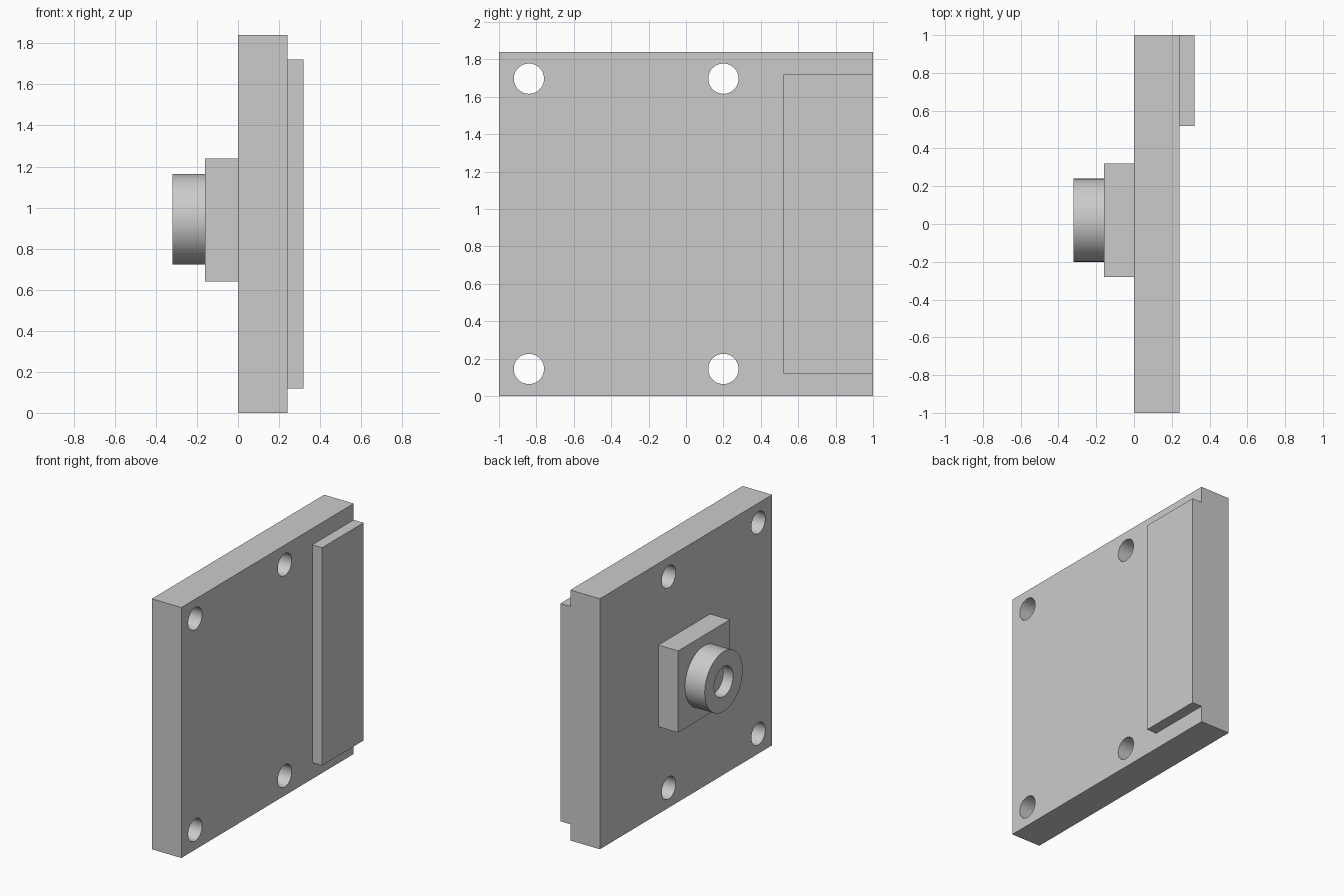
import bpy, bmesh, math
from mathutils import Matrix, Vector

cube = bpy.data.objects.get("Cube")
if cube:
    bpy.data.objects.remove(cube, do_unlink=True)

grey = bpy.data.materials.new("plain grey")
grey.use_nodes = True
grey.diffuse_color = (0.6, 0.6, 0.6, 1)
grey.node_tree.nodes["Principled BSDF"].inputs["Base Color"].default_value = grey.diffuse_color


def make_object(name, bm):
    bmesh.ops.recalc_face_normals(bm, faces=bm.faces)
    mesh = bpy.data.meshes.new(name)
    bm.to_mesh(mesh)
    bm.free()
    mesh.materials.append(grey)
    obj = bpy.data.objects.new(name, mesh)
    bpy.context.collection.objects.link(obj)
    return obj


def box(name, low, high):
    low, high = Vector(low), Vector(high)
    bm = bmesh.new()
    bmesh.ops.create_cube(bm, size=1, matrix=Matrix.Translation((low + high) / 2)
                          @ Matrix.Diagonal((*(high - low), 1)))
    return make_object(name, bm)


def smooth(obj):
    bpy.ops.object.select_all(action="DESELECT")
    obj.select_set(True)
    bpy.context.view_layer.objects.active = obj
    bpy.ops.object.shade_smooth_by_angle(angle=math.radians(30))


# Mounting plate, drilled through at four points
plate = box("mounting_plate", (0, -1, 0), (0.24, 1, 1.84))
bm = bmesh.new()
for y in (-0.84, 0.2):
    for z in (0.145, 1.697):
        bmesh.ops.create_cone(bm, cap_ends=True, segments=48, radius1=0.081, radius2=0.081,
                              depth=0.6, matrix=Matrix.Translation((0.12, y, z))
                              @ Matrix.Rotation(math.pi / 2, 4, "Y"))
drills = make_object("hole_cutters", bm)
drills.hide_render = True
cut = plate.modifiers.new("screw_holes", "BOOLEAN")
cut.operation, cut.solver, cut.object = "DIFFERENCE", "EXACT", drills
bpy.context.view_layer.objects.active = plate
bpy.ops.object.modifier_apply(modifier=cut.name)
bpy.data.objects.remove(drills, do_unlink=True)
smooth(plate)

# Raised connector strip and the square base under the round barrel
box("connector_strip", (0.24, 0.52, 0.12), (0.32, 1, 1.72))
box("barrel_base", (-0.16, -0.28, 0.64), (0, 0.32, 1.24))

# Round barrel with a recessed centre, turned from a profile of (x, radius)
centre = Vector((0, 0.02, 0.943))
profile = [(-0.16, 0), (-0.16, 0.22), (-0.32, 0.22), (-0.32, 0.11), (-0.24, 0.11), (-0.24, 0)]
bm = bmesh.new()
verts = [bm.verts.new(centre + Vector((x, 0, r))) for x, r in profile]
edges = [bm.edges.new(pair) for pair in zip(verts, verts[1:])]
bmesh.ops.spin(bm, geom=verts + edges, cent=centre, axis=(1, 0, 0),
               angle=math.tau, steps=64, use_merge=True)
bmesh.ops.remove_doubles(bm, verts=bm.verts, dist=0.0005)
smooth(make_object("barrel", bm))
